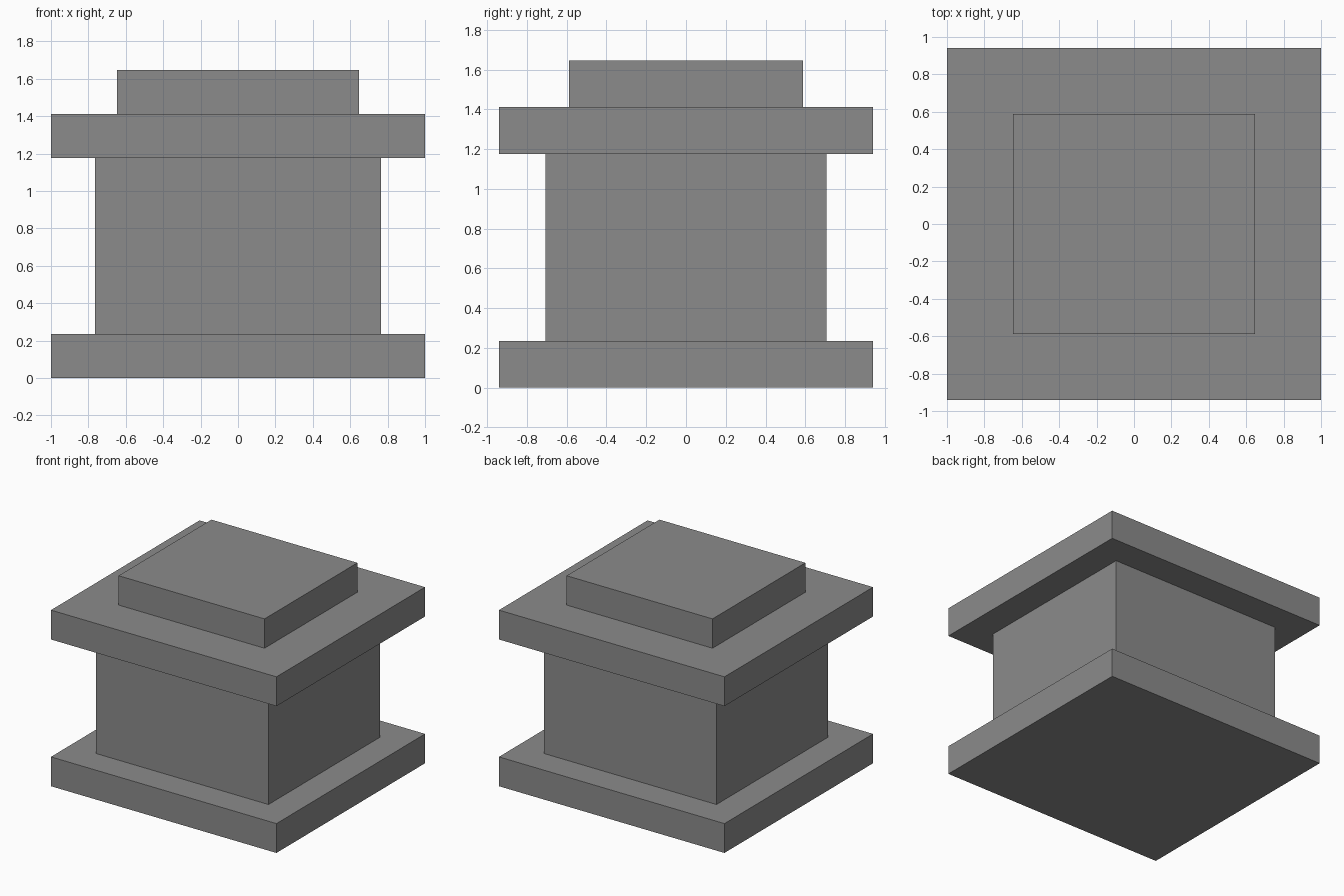
import bpy

if "Cube" in bpy.data.objects:
    bpy.data.objects.remove(bpy.data.objects["Cube"])

# one flat grey for the whole model
grey = bpy.data.materials.new("stone grey")
grey.diffuse_color = (0.26, 0.26, 0.26, 1)
grey.use_nodes = True
grey.node_tree.nodes["Principled BSDF"].inputs["Base Color"].default_value = grey.diffuse_color

U = 2 / 17  # the model follows a grid of 17 units across


def block(name, width, depth, bottom, top):
    """Centred box, sizes and heights in grid units."""
    bpy.ops.mesh.primitive_cube_add(size=1, location=(0, 0, (bottom + top) / 2 * U))
    ob = bpy.context.object
    ob.name = name
    ob.scale = (width * U, depth * U, (top - bottom) * U)
    bpy.ops.object.transform_apply(location=False, rotation=False, scale=True)
    ob.data.materials.append(grey)
    return ob


# stacked pedestal parts
block("base_slab", 17, 16, 0, 2)
block("body", 13, 12, 2, 10)
block("upper_slab", 17, 16, 10, 12)
block("top_cap", 11, 10, 12, 14)
